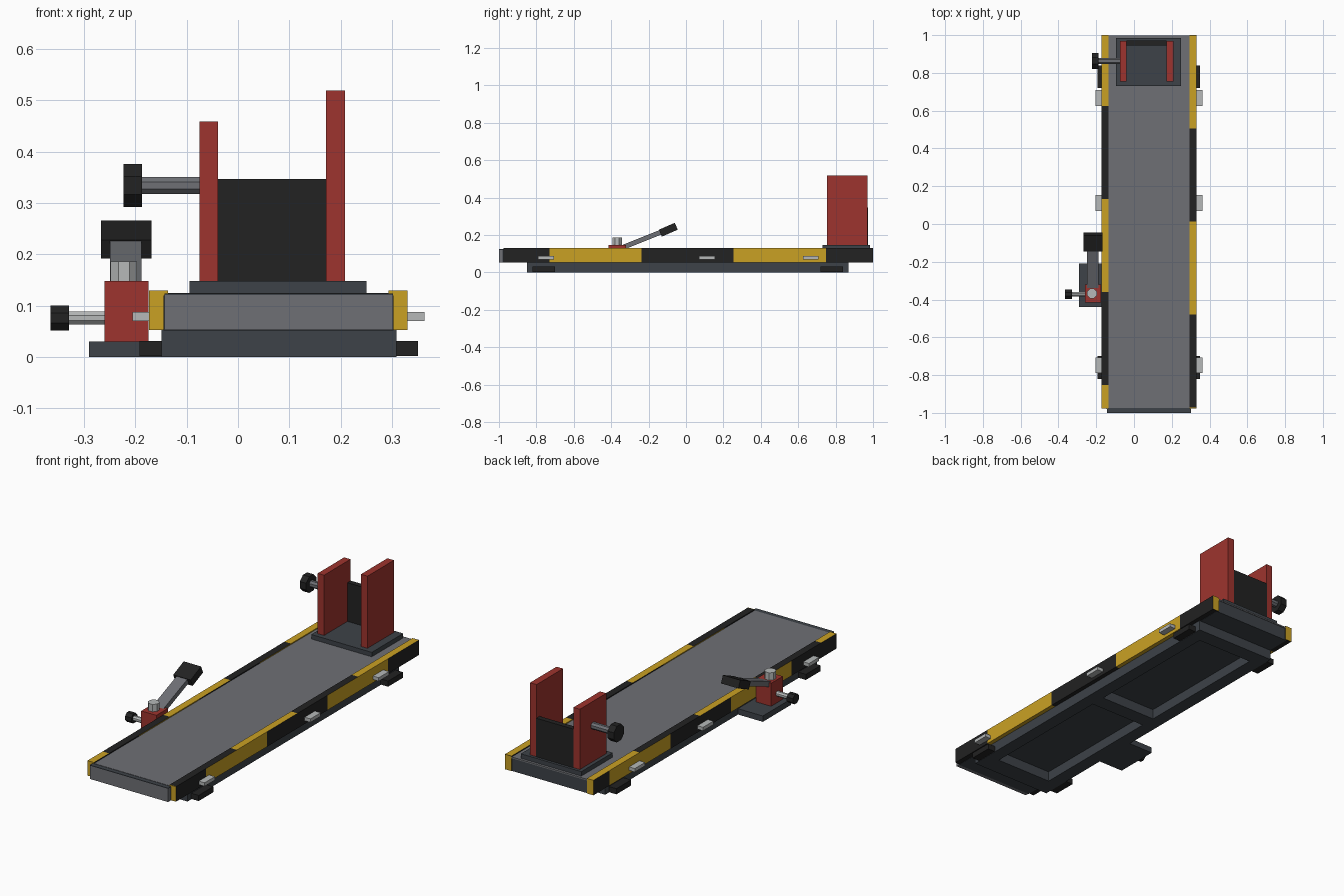
import bpy, bmesh, math
from mathutils import Matrix, Vector

if "Cube" in bpy.data.objects:
    bpy.data.objects.remove(bpy.data.objects["Cube"], do_unlink=True)


def material(name, rgb):
    def linear(c):
        c /= 255
        return c / 12.92 if c < 0.04 else ((c + 0.055) / 1.055) ** 2.4
    m = bpy.data.materials.new(name)
    m.use_nodes = True
    col = [linear(c) for c in rgb] + [1]
    m.diffuse_color = col
    m.node_tree.nodes["Principled BSDF"].inputs["Base Color"].default_value = col
    return m


grey = material("steel grey", (110, 112, 117))
slate = material("dark slate", (61, 66, 72))
yellow = material("safety yellow", (202, 161, 36))
black = material("rubber black", (34, 34, 34))
red = material("painted red", (158, 52, 46))
silver = material("light metal", (182, 185, 185))


def finish(name, bm, *mats):
    mesh = bpy.data.meshes.new(name)
    bm.to_mesh(mesh)
    bm.free()
    ob = bpy.data.objects.new(name, mesh)
    for m in mats:
        mesh.materials.append(m)
    bpy.context.collection.objects.link(ob)
    return ob


def box_mesh(x, y, z):
    """Box from (low, high) ranges on each axis."""
    bm = bmesh.new()
    size = [r[1] - r[0] for r in (x, y, z)]
    mid = [(r[0] + r[1]) / 2 for r in (x, y, z)]
    bmesh.ops.create_cube(bm, size=1,
                          matrix=Matrix.Translation(mid) @ Matrix.Diagonal(size + [1]))
    return bm


def box(name, x, y, z, mat):
    return finish(name, box_mesh(x, y, z), mat)


def rod(name, a, b, radius, mat, sides=8):
    """Low-poly cylinder between two points, flat side up."""
    a, b = Vector(a), Vector(b)
    bm = bmesh.new()
    turn = (b - a).to_track_quat('Z', 'Y').to_matrix().to_4x4()
    bmesh.ops.create_cone(bm, cap_ends=True, segments=sides, radius1=radius,
                          radius2=radius, depth=(b - a).length,
                          matrix=Matrix.Translation((a + b) / 2) @ turn
                          @ Matrix.Rotation(math.pi / sides, 4, 'Z'))
    return finish(name, bm, mat)


def tilted_bar(name, x, start, end, thick, mat):
    """Bar in the yz plane between two (y, z) points."""
    s, e = Vector((0, *start)), Vector((0, *end))
    d = e - s
    bm = box_mesh(x, (-d.length / 2, d.length / 2), (-thick / 2, thick / 2))
    bm.transform(Matrix.Translation((s + e) / 2)
                 @ Matrix.Rotation(math.atan2(d.z, d.y), 4, 'X'))
    return finish(name, bm, mat)


MID = 0.079   # centre line of the deck

# Deck with steel top sheet and front plate
box("deck", (-0.145, 0.303), (-0.98, 0.995), (0.052, 0.12), slate)
box("deck_top", (-0.14, 0.298), (-0.975, 0.998), (0.118, 0.125), grey)
box("front_plate", (-0.143, 0.302), (-1, -0.978), (0.053, 0.121), grey)
box("front_plate_cap", (-0.143, 0.302), (-1, -0.976), (0.121, 0.124), slate)


# Striped side rails: the stripes on top are offset from those on the side
STRIPE = 0.4925


def rail(name, x, top_phase, side_phase):
    bm = box_mesh(x, (-0.976, 1), (0.053, 0.13))
    for phase in (top_phase, side_phase):
        for k in range(-3, 5):
            bmesh.ops.bisect_plane(bm, geom=bm.verts[:] + bm.edges[:] + bm.faces[:],
                                   plane_co=(0, phase + k * STRIPE, 0), plane_no=(0, 1, 0))
    bm.normal_update()
    for f in bm.faces:
        if abs(f.normal.y) < 0.5:
            phase = top_phase if f.normal.z > 0.5 else side_phase
            f.material_index = math.floor((f.calc_center_median().y - phase) / STRIPE) % 2
    finish(name, bm, yellow, black)


rail("left_rail", (0.293, 0.33), -0.48, -0.73)
rail("right_rail", (-0.173, -0.136), -0.36, -0.61)

# Base frame: two beams and three cross members around open bays
for side, x in (("left", (0.24, 0.308)), ("right", (-0.149, -0.08))):
    box(side + "_beam", x, (-0.85, 0.87), (0, 0.053), slate)
for name, y in (("front", (-0.85, -0.75)), ("middle", (-0.03, 0.05)), ("back", (0.79, 0.87))):
    box(name + "_cross_member", (-0.08, 0.24), y, (0, 0.053), slate)

# Rubber feet and tie-down lugs on both sides
for side, s in (("left", 1), ("right", -1)):
    def span(inner, outer):
        return sorted((MID + s * inner, MID + s * outer))
    for name, y in (("front", -0.76), ("back", 0.78)):
        box(f"{side}_{name}_foot", span(0.22, 0.271), (y - 0.06, y + 0.06), (0.002, 0.031), black)
    for name, y in (("front", -0.748), ("middle", 0.112), ("back", 0.667)):
        box(f"{side}_{name}_lug", span(0.245, 0.284), (y - 0.042, y + 0.042), (0.07, 0.088), silver)

# Wheel cradle at the back
box("cradle_base", (-0.094, 0.25), (0.73, 0.985), (0.122, 0.148), slate)
box("cradle_right_plate", (-0.075, -0.039), (0.755, 0.97), (0.148, 0.458), red)
box("cradle_left_plate", (0.171, 0.208), (0.755, 0.97), (0.148, 0.519), red)
box("cradle_back_plate", (-0.04, 0.172), (0.945, 0.972), (0.148, 0.347), black)
rod("cradle_screw", (-0.19, 0.863, 0.334), (-0.07, 0.863, 0.334), 0.018, grey)
rod("cradle_knob", (-0.223, 0.863, 0.334), (-0.187, 0.863, 0.334), 0.045, black)

# Pedal unit on the right side
box("pedal_base", (-0.29, -0.145), (-0.44, -0.21), (0, 0.03), slate)
box("pedal_block", (-0.26, -0.174), (-0.415, -0.32), (0.03, 0.148), red)
rod("pedal_nut", (-0.222, -0.368, 0.145), (-0.222, -0.368, 0.186), 0.028, silver)
tilted_bar("pedal_arm", (-0.249, -0.188), (-0.335, 0.135), (-0.12, 0.221), 0.026, grey)
tilted_bar("pedal_grip", (-0.267, -0.168), (-0.137, 0.21), (-0.052, 0.247), 0.04, black)
rod("block_screw", (-0.335, -0.372, 0.076), (-0.255, -0.372, 0.076), 0.0135, silver)
rod("block_knob", (-0.365, -0.372, 0.076), (-0.329, -0.372, 0.076), 0.026, black)
